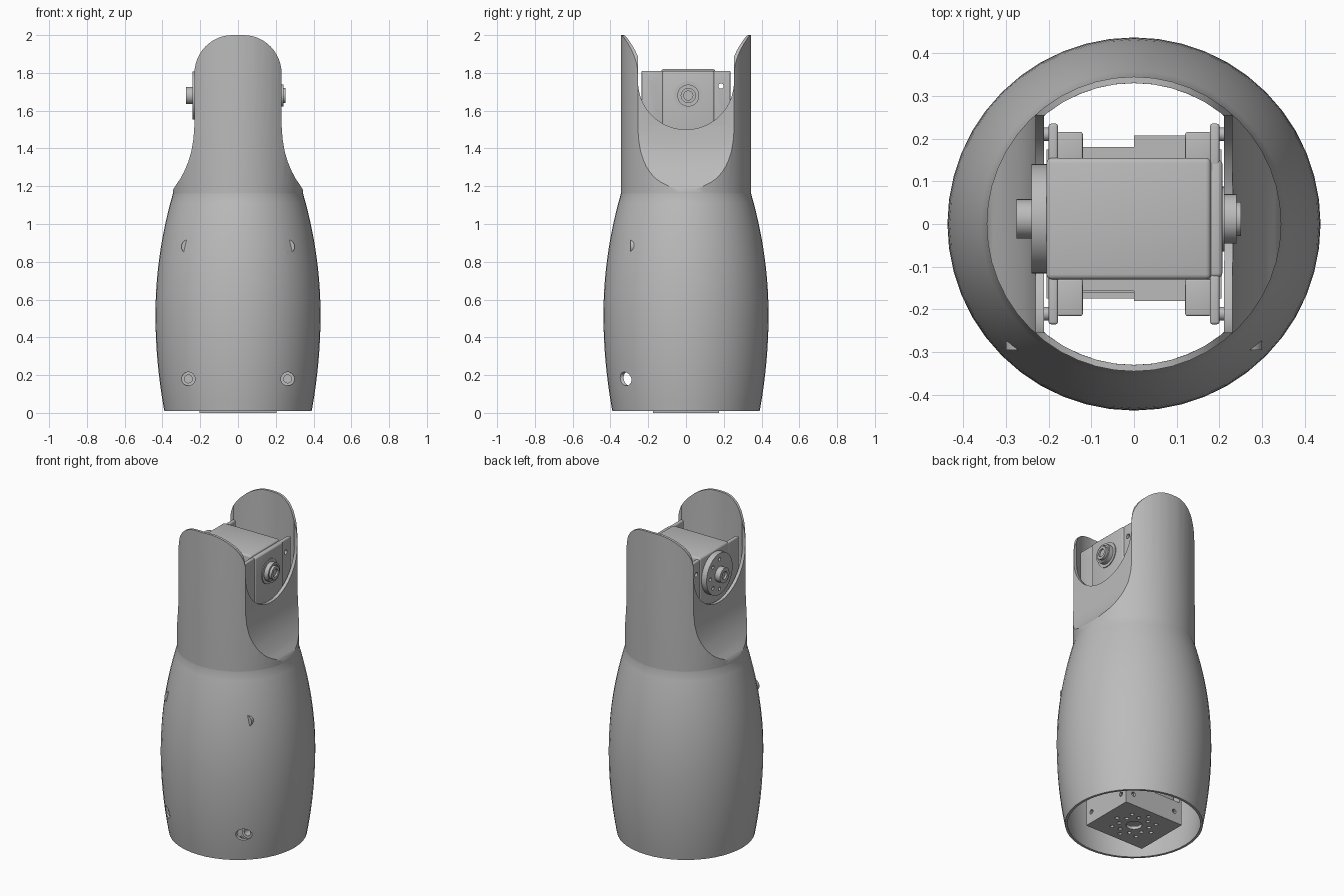
import bpy, bmesh, math
from mathutils import Matrix, Vector

if "Cube" in bpy.data.objects:
    bpy.data.objects.remove(bpy.data.objects["Cube"], do_unlink=True)

grey = bpy.data.materials.new("plain grey")
grey.use_nodes = True
grey.diffuse_color = (0.5, 0.5, 0.5, 1)
grey.node_tree.nodes["Principled BSDF"].inputs["Base Color"].default_value = (0.5, 0.5, 0.5, 1)


def finish(name, bm):
    bmesh.ops.recalc_face_normals(bm, faces=bm.faces)
    mesh = bpy.data.meshes.new(name)
    bm.to_mesh(mesh)
    bm.free()
    mesh.materials.append(grey)
    ob = bpy.data.objects.new(name, mesh)
    bpy.context.collection.objects.link(ob)
    return ob


def box(name, x, y, z, bevel=0.0):
    bm = bmesh.new()
    bmesh.ops.create_cube(bm, size=1)
    for v in bm.verts:
        v.co = [sum(r) / 2 + c * (r[1] - r[0]) for c, r in zip(v.co, (x, y, z))]
    if bevel:
        bmesh.ops.bevel(bm, geom=bm.edges[:], offset=bevel, segments=3, profile=0.5, affect='EDGES')
    return finish(name, bm)


def rod(name, start, axis, length, radius, sides=32):
    """Cylinder from a start point along an axis."""
    bm = bmesh.new()
    bmesh.ops.create_cone(bm, cap_ends=True, segments=sides, radius1=radius, radius2=radius, depth=length)
    d = Vector(axis)
    turn = d.to_track_quat('Z', 'Y').to_matrix().to_4x4()
    bm.transform(Matrix.Translation(Vector(start) + d * length / 2) @ turn)
    return finish(name, bm)


def prism(name, points, axis, half):
    """Outline of (horizontal, z) points extruded both ways along axis x or y."""
    bm = bmesh.new()
    place = (lambda u, w: (-half, u, w)) if axis == 'x' else (lambda u, w: (u, -half, w))
    face = bm.faces.new([bm.verts.new(place(u, w)) for u, w in points])
    out = bmesh.ops.extrude_face_region(bm, geom=[face])
    shift = (2 * half, 0, 0) if axis == 'x' else (0, 2 * half, 0)
    bmesh.ops.translate(bm, vec=shift, verts=[v for v in out["geom"] if isinstance(v, bmesh.types.BMVert)])
    return finish(name, bm)


def lathe(name, profile, sides=48):
    bm = bmesh.new()
    rings = [[bm.verts.new((r * math.cos(math.tau * i / sides), r * math.sin(math.tau * i / sides), z))
              for i in range(sides)] for r, z in profile]
    for a, b in zip(rings, rings[1:]):
        for i in range(sides):
            j = (i + 1) % sides
            bm.faces.new((a[i], a[j], b[j], b[i]))
    bm.faces.new(rings[0])
    bm.faces.new(rings[-1])
    return finish(name, bm)


def combine(ob, other, operation='DIFFERENCE'):
    mod = ob.modifiers.new("cut", 'BOOLEAN')
    mod.operation, mod.solver, mod.object = operation, 'EXACT', other
    mesh = bpy.data.meshes.new_from_object(ob.evaluated_get(bpy.context.evaluated_depsgraph_get()))
    ob.modifiers.clear()
    ob.data = mesh
    bpy.data.objects.remove(other, do_unlink=True)


# Barrel profile that turns into a straight neck
def barrel(offset, low, high):
    def radius(z):
        return 0.437 - (0.18 if z < 0.52 else 0.225) * (z - 0.52) ** 2 - offset
    steps = [low + (1.16 - low) * i / 24 for i in range(25)]
    return [(radius(z), z) for z in steps] + [(0.345 - offset, 1.165), (0.345 - offset, high)]


# Front silhouette: flared flanks, straight neck and rounded tip
def silhouette(inset, low, tip):
    flank = [(0.6, low), (0.6, 1.15), (0.352, 1.15), (0.344, 1.18), (0.331, 1.203), (0.305, 1.24),
             (0.284, 1.28), (0.263, 1.33), (0.247, 1.385), (0.236, 1.45), (0.231, 1.52)]
    half = [(x - inset, z) for x, z in flank]
    for i in range(13):
        a = math.pi / 2 * i / 12
        half.append((0.03 + (0.201 - inset) * math.cos(a), tip - 0.205 + 0.205 * math.sin(a)))
    return half + [(-x, z) for x, z in reversed(half)]


# Outer shell
shell = lathe("outer_shell", barrel(0, 0.01, 2.1))
combine(shell, prism("outline", silhouette(0, -0.2, 2.0), 'y', 1), 'INTERSECT')
cavity = lathe("cavity", barrel(0.015, -0.03, 2.2))
combine(cavity, prism("inner_outline", silhouette(0.02, -0.2, 2.4), 'y', 1), 'INTERSECT')
combine(shell, cavity)

# U-shaped openings in both cheeks
arc = [math.pi + math.pi * i / 32 for i in range(33)]
notch = [(0.254 * math.cos(a), 1.754 + 0.254 * math.sin(a)) for a in arc]
combine(shell, prism("notch", notch + [(0.254, 2.3), (-0.254, 2.3)], 'x', 1))

# Front screw holes with recessed sleeves
for side in (-1, 1):
    for z, label, seat in ((0.18, "lower", -0.285), (0.88, "upper", -0.295)):
        x = side * 0.263
        combine(shell, rod("hole", (x, -0.5, z), (0, 1, 0), 0.4, 0.036))
        sleeve = rod(label + "_screw_sleeve", (x, seat, z), (0, 1, 0), 0.09, 0.037)
        combine(sleeve, rod("bore", (x, -0.5, z), (0, 1, 0), 0.29, 0.021))

# Upper motor body
box("motor_body", (-0.205, 0.18), (-0.13, 0.155), (1.36, 1.82), 0.012)
box("motor_end_cover", (0.175, 0.207), (-0.125, 0.15), (1.38, 1.81), 0.01)
box("motor_left_core", (0, 0.16), (-0.18, 0.207), (1.36, 1.58))
box("motor_right_core", (-0.125, 0), (-0.157, 0.18), (1.36, 1.58))
for side in (-1, 1):
    for front in (-1, 1):
        xs = sorted((side * 0.178, side * 0.2))
        ear = box("mounting_ear", xs, sorted((front * 0.12, front * 0.235)), (1.4, 1.81), 0.006)
        combine(ear, rod("hole", (side * 0.1, 0.01 + front * 0.175, 1.73), (side, 0, 0), 0.2, 0.014, 16))
        box("ear_foot", sorted((side * 0.12, side * 0.18)), sorted((front * 0.13, front * 0.215)), (1.4, 1.6), 0.004)
        rod("ear_bolt", (side * 0.195, front * 0.21, 1.45), (side, 0, 0), 0.02, 0.016, 16)

# Horn disc on the right, idler bearing on the left
axle = (0.012, 1.68)
horn = rod("horn_disc", (-0.205, *axle), (-1, 0, 0), 0.035, 0.128, 48)
for i in range(8):
    a = math.tau * i / 8
    start = (-0.225, axle[0] + 0.092 * math.cos(a), axle[1] + 0.092 * math.sin(a))
    combine(horn, rod("hole", start, (-1, 0, 0), 0.05, 0.011, 12))
hub = rod("horn_hub", (-0.235, *axle), (-1, 0, 0), 0.04, 0.046)
combine(hub, rod("bore", (-0.262, *axle), (-1, 0, 0), 0.05, 0.024))
rod("idler_base", (0.2, *axle), (1, 0, 0), 0.012, 0.076)
idler = rod("idler_ring", (0.205, *axle), (1, 0, 0), 0.035, 0.058)
combine(idler, rod("bore", (0.233, *axle), (1, 0, 0), 0.05, 0.048))
cap = rod("idler_cap", (0.225, *axle), (1, 0, 0), 0.026, 0.04)
combine(cap, rod("bore", (0.24, *axle), (1, 0, 0), 0.05, 0.024))

# Base plate with a ring of holes
plate = box("base_plate", (-0.205, 0.205), (-0.175, 0.175), (0, 0.02))
combine(plate, rod("bore", (0, 0, -0.1), (0, 0, 1), 0.3, 0.045))
for i in range(16):
    a = math.tau * i / 16
    r = 0.088 if i % 2 else 0.125
    combine(plate, rod("hole", (r * math.cos(a), r * math.sin(a), -0.1), (0, 0, 1), 0.3, 0.012, 12))

# Bracket walls and lower motor
for side in (-1, 1):
    wall = box("bracket_wall", sorted((side * 0.19, side * 0.205)), (-0.175, 0.175), (0.015, 0.25))
    rail = box("bracket_rail", (-0.205, 0.205), sorted((side * 0.16, side * 0.175)), (0.015, 0.14))
    for k in (-1, 1):
        combine(wall, rod("hole", (side * 0.1, k * 0.13, 0.07), (side, 0, 0), 0.3, 0.014, 12))
        combine(rail, rod("hole", (k * 0.15, side * 0.1, 0.07), (0, side, 0), 0.3, 0.014, 12))
box("lower_motor", (-0.18, 0.18), (-0.14, 0.14), (0.08, 0.6), 0.012)

# Smooth shading with sharp edges kept
bpy.ops.object.select_all(action='DESELECT')
for ob in bpy.context.scene.objects:
    if ob.type == 'MESH':
        ob.select_set(True)
        bpy.context.view_layer.objects.active = ob
bpy.ops.object.shade_smooth_by_angle(angle=math.radians(30))
